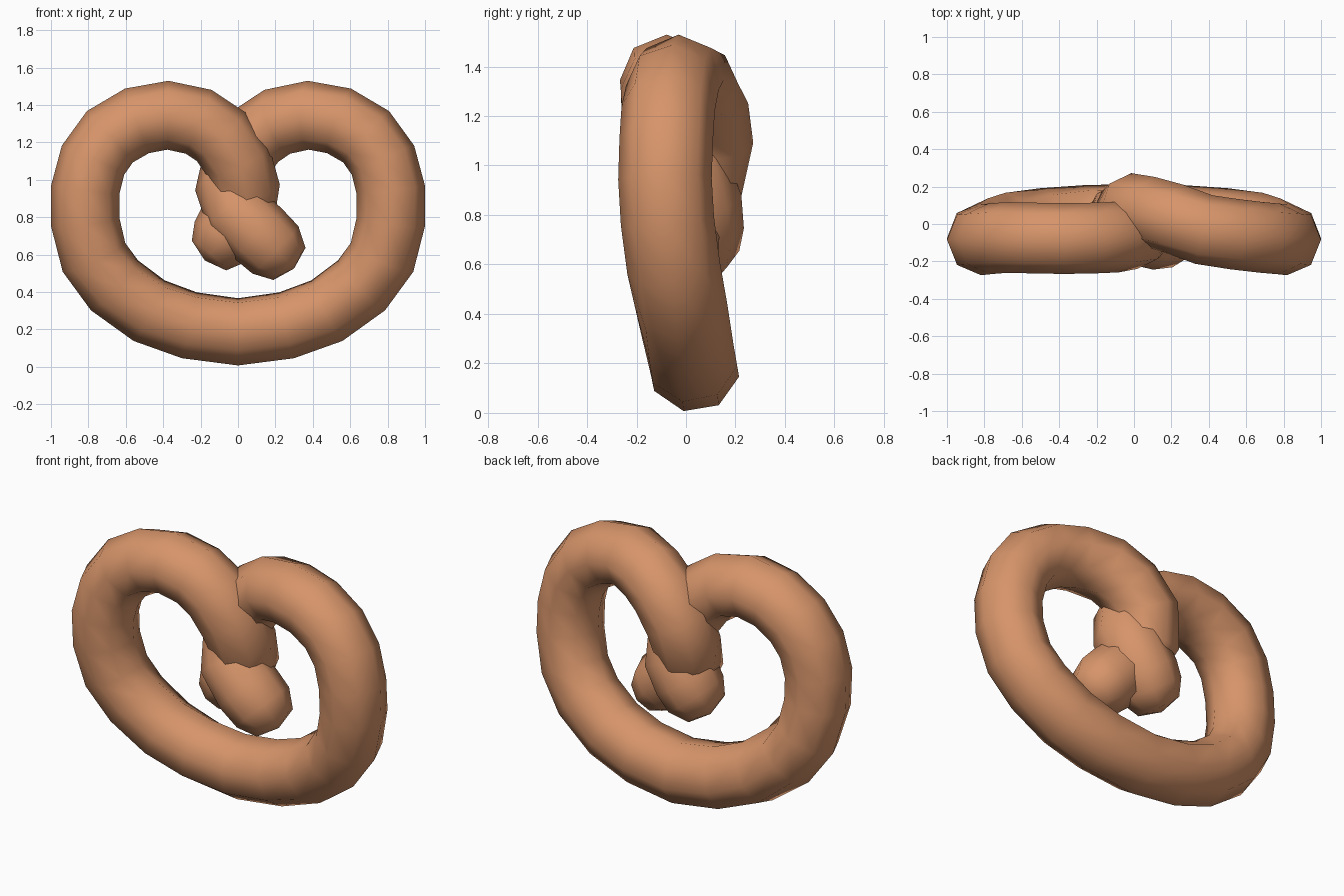
import bpy, bmesh, math
from mathutils import Vector

if "Cube" in bpy.data.objects:
    bpy.data.objects.remove(bpy.data.objects["Cube"])

# shared half loop from bottom centre to shoulder: (x, y, z), mirrored for the other side
HALF = [(0, .03, .187), (.26, .022, .222), (.475, .005, .30), (.66, -.02, .435),
        (.77, -.05, .585), (.817, -.075, .775), (.817, -.085, .945),
        (.775, -.08, 1.105), (.685, -.072, 1.23)]
# right strand passes behind, then twists to the front
RIGHT = [(.54, -.055, 1.315), (.375, -.03, 1.345), (.21, .03, 1.31), (.09, .065, 1.23),
         (-.01, .083, 1.10), (-.045, .05, .95), (.0, -.035, .82), (.11, -.055, .71),
         (.20, -.05, .625), (.275, -.045, .55)]
# left strand passes in front, then twists to the back
LEFT = [(-.54, -.075, 1.315), (-.375, -.078, 1.345), (-.21, -.075, 1.31), (-.09, -.07, 1.23),
        (.0, -.055, 1.10), (.04, -.01, .96), (.02, .04, .84), (-.04, .045, .75),
        (-.09, .035, .67), (-.155, .025, .595)]

left_half = [(-x, y, z) for x, y, z in HALF[1:]] + LEFT
path = [Vector(p) for p in left_half[::-1] + HALF + RIGHT]
n = len(path)
SIDES = 8

# sweep an octagonal section along the path
bm = bmesh.new()
rings = []
for i, p in enumerate(path):
    t = (path[min(i + 1, n - 1)] - path[max(i - 1, 0)]).normalized()
    tilt = -.3 * max(0, 1 - p.z / .7) if p.z < .5 else 0
    b = Vector((0, 1, tilt))
    b = (b - t * b.dot(t)).normalized()
    a = t.cross(b)
    s = .66 if i in (0, n - 1) else .96 if i in (1, n - 2) else 1
    rings.append([bm.verts.new(p + a * (.184 * s * math.cos(k * math.tau / SIDES))
                               + b * (.189 * s * math.sin(k * math.tau / SIDES)))
                  for k in range(SIDES)])
for r, q in zip(rings, rings[1:]):
    for k in range(SIDES):
        m = (k + 1) % SIDES
        bm.faces.new((r[k], r[m], q[m], q[k]))

# rounded tips
for ring, p, inner in ((rings[0], path[0], path[1]), (rings[-1], path[-1], path[-2])):
    tip = bm.verts.new(p + (p - inner).normalized() * .035)
    for k in range(SIDES):
        bm.faces.new((ring[k], ring[(k + 1) % SIDES], tip))
bmesh.ops.recalc_face_normals(bm, faces=bm.faces[:])
for f in bm.faces:
    f.smooth = True

me = bpy.data.meshes.new("pretzel")
bm.to_mesh(me)
bm.free()
mat = bpy.data.materials.new("baked brown")
mat.diffuse_color = (.68, .30, .145, 1)
mat.use_nodes = True
mat.node_tree.nodes["Principled BSDF"].inputs["Base Color"].default_value = mat.diffuse_color
me.materials.append(mat)
bpy.context.collection.objects.link(bpy.data.objects.new("pretzel", me))
